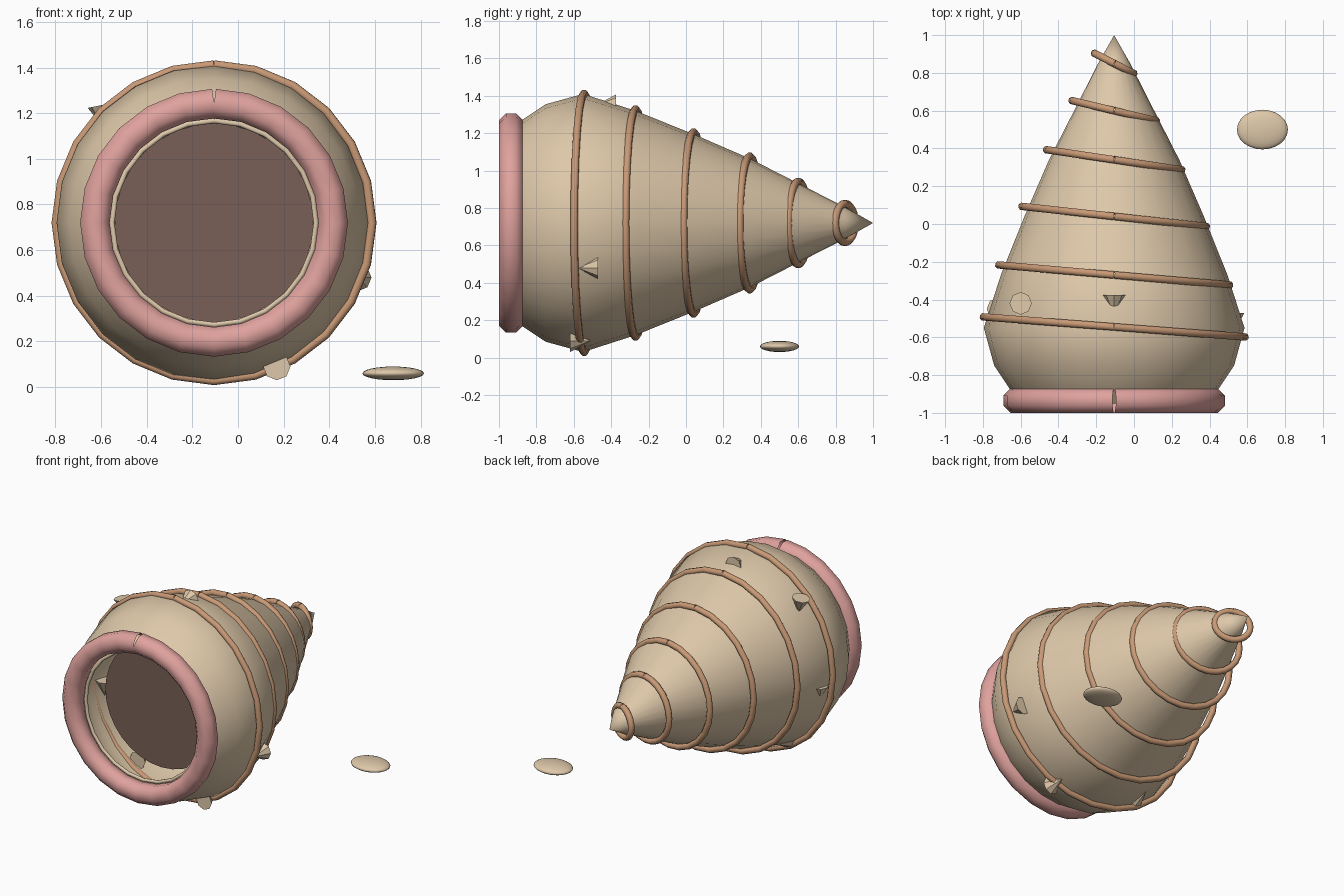
import bpy, bmesh, math
from mathutils import Vector, Matrix

if "Cube" in bpy.data.objects:
    bpy.data.objects.remove(bpy.data.objects["Cube"])

CX, CZ = -0.105, 0.72   # shell axis runs along y


def material(name, rgb):
    m = bpy.data.materials.new(name)
    m.diffuse_color = (*rgb, 1)
    m.use_nodes = True
    m.node_tree.nodes["Principled BSDF"].inputs["Base Color"].default_value = m.diffuse_color
    return m


CREAM = material("cream", (0.73, 0.58, 0.40))
PINK = material("pink", (0.74, 0.36, 0.34))
TAN = material("tan", (0.58, 0.32, 0.18))
DARK = material("dark_brown", (0.19, 0.115, 0.095))


def finish(ob, mat, angle=None):
    ob.data.materials.clear()
    ob.data.materials.append(mat)
    bpy.ops.object.select_all(action='DESELECT')
    ob.select_set(True)
    bpy.context.view_layer.objects.active = ob
    if angle:
        bpy.ops.object.shade_smooth_by_angle(angle=math.radians(angle))
    else:
        ob.data.shade_flat()
    return ob


def from_bmesh(name, bm, mat, angle=None):
    bmesh.ops.recalc_face_normals(bm, faces=bm.faces[:])
    me = bpy.data.meshes.new(name)
    bm.to_mesh(me)
    bm.free()
    ob = bpy.data.objects.new(name, me)
    bpy.context.collection.objects.link(ob)
    return finish(ob, mat, angle)


def lathe(name, profile, mat, steps=24):
    """Turn (y, radius) points around the shell axis."""
    bm = bmesh.new()
    vs = [bm.verts.new((CX, y, CZ + r)) for y, r in profile]
    es = [bm.edges.new(p) for p in zip(vs, vs[1:])]
    bmesh.ops.spin(bm, geom=vs + es, cent=(CX, 0, CZ), axis=(0, 1, 0),
                   angle=math.tau, steps=steps)
    bmesh.ops.remove_doubles(bm, verts=bm.verts[:], dist=1e-4)
    return from_bmesh(name, bm, mat, 50)


def hoop(name, y, radius, thick, lean, mat):
    """Open-seamed tube ring around the axis, leaning in y by +-lean."""
    cu = bpy.data.curves.new(name, 'CURVE')
    cu.dimensions = '3D'
    cu.bevel_depth = thick
    cu.bevel_resolution = 2
    n = 24
    sp = cu.splines.new('POLY')
    sp.points.add(n)
    for i, p in enumerate(sp.points):
        a = math.tau * i / n
        s = math.sin(a)
        p.co = (CX + radius * s, y - lean * s, CZ + radius * math.cos(a), 1)
        p.tilt = math.pi / 8
    ob = bpy.data.objects.new(name, cu)
    bpy.context.collection.objects.link(ob)
    bpy.ops.object.select_all(action='DESELECT')
    ob.select_set(True)
    bpy.context.view_layer.objects.active = ob
    bpy.ops.object.convert(target='MESH')
    return finish(bpy.context.view_layer.objects.active, mat, 60)


def spike(name, base, direction, radius=0.06, length=0.11):
    """Small faceted cone, base centre and pointing direction."""
    d = Vector(direction).normalized()
    rot = d.to_track_quat('Z', 'Y').to_matrix().to_4x4()
    bm = bmesh.new()
    bmesh.ops.create_cone(bm, cap_ends=True, segments=8, radius1=radius,
                          radius2=0, depth=length,
                          matrix=Matrix.Translation(Vector(base) + d * length / 2) @ rot)
    return from_bmesh(name, bm, CREAM)


# hollow shell body
lathe("shell_body", [(-0.95, 0.49), (-0.87, 0.555), (-0.75, 0.635),
                     (-0.55, 0.69), (-0.27, 0.60), (0.04, 0.475),
                     (0.34, 0.345), (0.6, 0.212), (0.85, 0.085), (1.0, 0.0)], CREAM)

# mouth: pink lip, thin inner rim, dark inside wall
hoop("mouth_lip", -0.935, 0.522, 0.07, 0, PINK)
hoop("inner_rim", -0.90, 0.447, 0.012, 0, CREAM)
lathe("mouth_inside", [(-0.70, 0.0), (-0.70, 0.435)], DARK, 32)

# leaning bands up the spire
for i, (y, r) in enumerate([(-0.545, 0.692), (-0.27, 0.61), (0.04, 0.487),
                            (0.34, 0.357), (0.6, 0.222), (0.85, 0.103)]):
    hoop(f"spire_band_{i + 1}", y, r, 0.021, 0.053, TAN)

# small spikes set into the shell wall
for i, (base, direction) in enumerate([
        ((-0.60, -0.42, 1.235), (0.2, 0, -1)),
        ((CX, -0.375, 1.347), (0, -1, 0)),
        ((0.525, -0.47, 0.48), (0, -1, 0)),
        ((0.17, -0.62, 0.09), (0, 1, 0)),
        ((-0.43, -0.50, 0.17), (0, 1, 0)),
        ((-0.72, -0.45, 0.64), (0, 0, -1))]):
    spike(f"shell_spike_{i + 1}", base, direction)

# flat pebble beside the shell
bm = bmesh.new()
bmesh.ops.create_uvsphere(bm, u_segments=24, v_segments=12, radius=1,
                          matrix=Matrix.Translation((0.68, 0.5, 0.06))
                          @ Matrix.Diagonal((0.135, 0.105, 0.03, 1)))
from_bmesh("pebble", bm, CREAM, 80)
